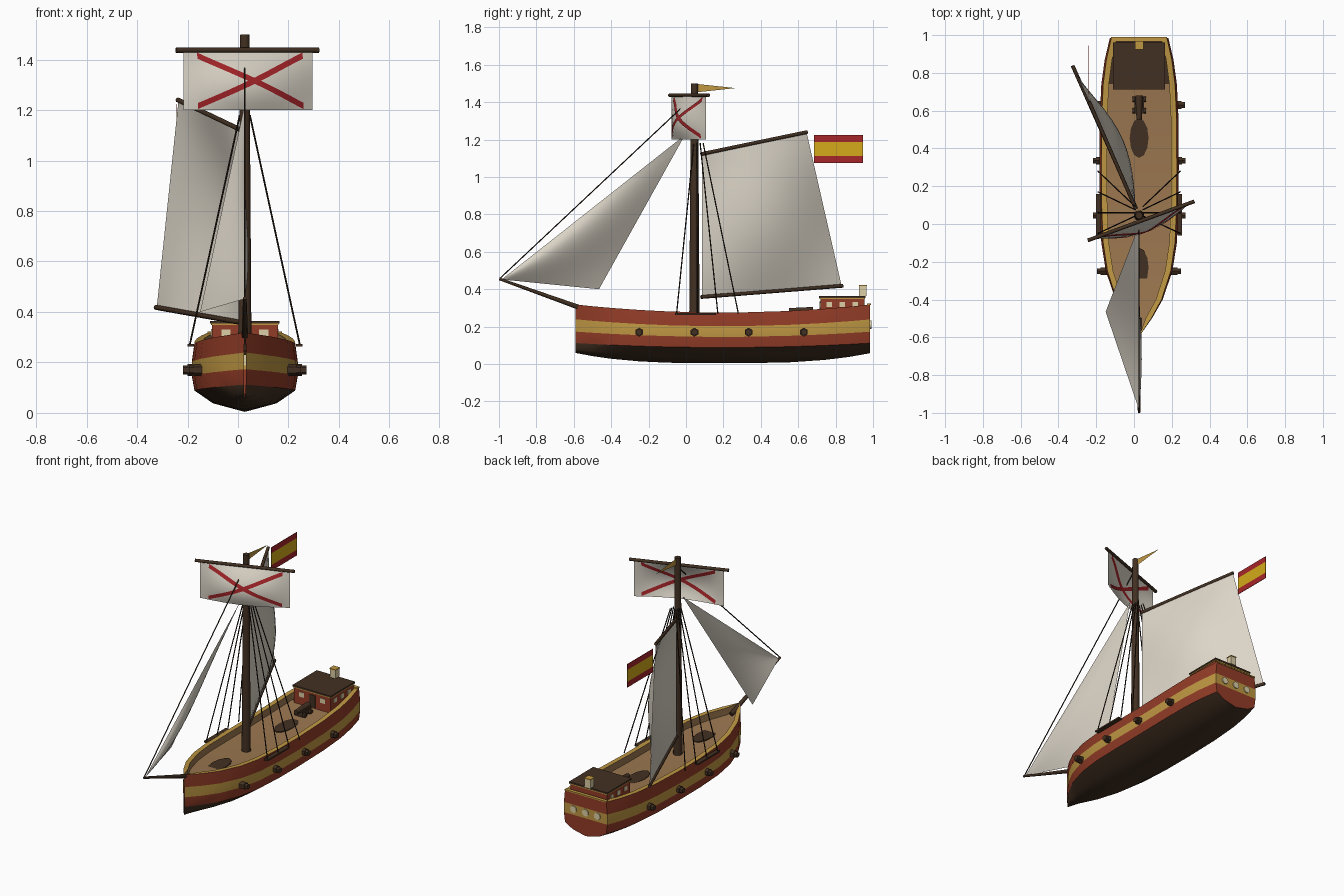
import bpy, bmesh
from math import sin, pi, radians
from mathutils import Vector, Matrix

if "Cube" in bpy.data.objects:
    bpy.data.objects.remove(bpy.data.objects["Cube"])

CX = 0.027  # centre line of the ship


def material(name, *rgb):
    m = bpy.data.materials.new(name)
    m.use_nodes = True
    m.diffuse_color = (*rgb, 1)
    m.node_tree.nodes["Principled BSDF"].inputs["Base Color"].default_value = (*rgb, 1)
    return m


RED = material("hull red", 0.29, 0.045, 0.02)
GOLD = material("trim gold", 0.52, 0.31, 0.055)
DARK = material("dark wood", 0.055, 0.03, 0.016)
DECK = material("deck tan", 0.33, 0.185, 0.08)
SAIL = material("sail cloth", 0.72, 0.67, 0.58)
CROSS = material("bright red", 0.38, 0.018, 0.022)
YELLOW = material("flag yellow", 0.66, 0.4, 0.01)
CREAM = material("window cream", 0.72, 0.62, 0.38)
ROPE = material("rope brown", 0.025, 0.015, 0.01)


def finish(name, bm, mats, smooth=None, normals=True):
    if normals:
        bmesh.ops.recalc_face_normals(bm, faces=bm.faces)
    me = bpy.data.meshes.new(name)
    bm.to_mesh(me)
    bm.free()
    for m in mats:
        me.materials.append(m)
    if smooth:
        me.shade_smooth()
        me.set_sharp_from_angle(angle=radians(smooth))
    ob = bpy.data.objects.new(name, me)
    bpy.context.collection.objects.link(ob)
    return ob


def box(name, centre, size, mat):
    bm = bmesh.new()
    bmesh.ops.create_cube(bm, size=1, matrix=Matrix.Translation(centre) @ Matrix.Diagonal((*size, 1)))
    return finish(name, bm, [mat])


def rod(name, a, b, r1, mat, r2=None, sides=8):
    a, b = Vector(a), Vector(b)
    turn = (b - a).to_track_quat("Z", "Y").to_matrix().to_4x4()
    bm = bmesh.new()
    bmesh.ops.create_cone(bm, cap_ends=True, segments=sides, radius1=r1, radius2=r1 if r2 is None else r2,
                          depth=(b - a).length, matrix=Matrix.Translation((a + b) / 2) @ turn)
    return finish(name, bm, [mat], 50 if sides > 6 else None)


def patch(name, f, nu, nv, mat):
    """Surface f(u, v) sampled on a grid."""
    bm = bmesh.new()
    g = [[bm.verts.new(f(i / nu, j / nv)) for j in range(nv + 1)] for i in range(nu + 1)]
    for i in range(nu):
        for j in range(nv):
            bm.faces.new((g[i][j], g[i + 1][j], g[i + 1][j + 1], g[i][j + 1]))
    bmesh.ops.remove_doubles(bm, verts=bm.verts, dist=1e-5)
    return finish(name, bm, [mat], 60, False)


# Hull: half sections lofted along the length, then mirrored
STATIONS = [(-0.59, 0.004), (-0.5, 0.068), (-0.4, 0.125), (-0.25, 0.176), (-0.1, 0.2), (0.1, 0.209),
            (0.3, 0.21), (0.55, 0.209), (0.74, 0.2), (0.87, 0.182), (0.985, 0.155)]
ROW_MATS = [2, 2, 0, 1, 0, 1, 3, 3]  # bottom, bilge, red, gold, red, rail, inside, deck


def sheer(y, base, rise):
    return base + rise * ((y - 0.2) / 0.79) ** 2


def section(y, w):
    keel = 0.004 + 0.055 * abs((y - 0.2) / 0.79) ** 3
    dark = sheer(y, 0.088, 0.024)
    rail = sheer(y, 0.275, 0.043)
    inner = max(0.002, w * 0.95 - 0.03)
    return [(0, keel), (w * 0.6, keel + (dark - keel) * 0.4), (w * 0.95, dark),
            (w, sheer(y, 0.145, 0.028)), (w, sheer(y, 0.202, 0.037)), (w * 0.95, rail),
            (inner, rail), (inner, rail - 0.045), (0, rail - 0.045)]


bm = bmesh.new()
rings = [[bm.verts.new((x, y, z)) for x, z in section(y, w)] for y, w in STATIONS]
for (ya, _), a, b in zip(STATIONS, rings, rings[1:]):
    for i, m in enumerate(ROW_MATS):
        f = bm.faces.new((a[i], b[i], b[i + 1], a[i + 1]))
        f.material_index = 2 if i == 7 and ya > 0.7 else m
# Stern board, banded like the sides
end = rings[-1]
mid = [end[0]] + [bm.verts.new((0, v.co.y, v.co.z)) for v in end[1:6]]
for i in range(5):
    loop = [end[i], end[i + 1], mid[i + 1]] + ([mid[i]] if i else [])
    bm.faces.new(loop).material_index = 1 if i == 3 else 0
hull = finish("hull", bm, [RED, GOLD, DARK, DECK], 32)
hull.location.x = CX
mod = hull.modifiers.new("mirror", "MIRROR")
mod.merge_threshold = 0.0005
box("stern_rail", (CX, 0.978, 0.319), (0.295, 0.022, 0.008), GOLD)
for k in (-1, 0, 1):
    x = CX + k * 0.085
    rod("stern_window", (x, 0.98, 0.21), (x, 0.991, 0.21), 0.022, CREAM, sides=12)

# Guns, shroud boards and shrouds on both sides
for s in (-1, 1):
    for y, reach in ((-0.25, 0.222), (0.045, 0.245), (0.335, 0.245), (0.63, 0.243)):
        rod("gun_port", (CX + s * (reach - 0.07), y, 0.17), (CX + s * (reach - 0.018), y, 0.17), 0.024, DARK, sides=6)
        rod("gun_muzzle", (CX + s * (reach - 0.03), y, 0.17), (CX + s * reach, y, 0.17), 0.018, DARK, sides=6)
    box("shroud_board", (CX + s * 0.215, 0.05, 0.268), (0.026, 0.22, 0.01), DARK)
    for y in (-0.05, 0.06, 0.17, 0.28):
        rod("shroud", (CX + s * 0.02, 0.05 + y * 0.15, 1.18), (CX + s * 0.218, y, 0.27), 0.0035, ROPE, sides=5)

# Deck hatches and deck gun
for y in (0.455, -0.23):
    bm = bmesh.new()
    bmesh.ops.create_cone(bm, cap_ends=True, segments=12, radius1=0.05, radius2=0.05, depth=0.006,
                          matrix=Matrix.Translation((CX, y, sheer(y, 0.231, 0.043))) @ Matrix.Diagonal((1, 2.1, 1, 1)))
    finish("hatch", bm, [DARK])
box("gun_carriage", (CX, 0.63, 0.263), (0.05, 0.09, 0.035), DARK)
rod("deck_gun", (CX, 0.68, 0.285), (CX, 0.55, 0.285), 0.02, DARK, 0.014)
for s in (-1, 1):
    for y in (0.6, 0.66):
        rod("gun_wheel", (CX + s * 0.024, y, 0.255), (CX + s * 0.036, y, 0.255), 0.015, DARK)

# Stern cabin
box("cabin", (CX, 0.836, 0.3), (0.262, 0.236, 0.1), RED)
box("cabin_trim", (CX, 0.836, 0.351), (0.268, 0.242, 0.007), GOLD)
box("cabin_roof", (CX, 0.836, 0.359), (0.274, 0.248, 0.01), DARK)
for s in (-1, 1):
    for y in (0.765, 0.835, 0.905):
        box("side_window", (CX + s * 0.131, y, 0.318), (0.006, 0.03, 0.028), CREAM)
    box("front_window", (CX + s * 0.075, 0.718, 0.315), (0.036, 0.006, 0.03), CREAM)
box("cabin_door", (CX, 0.718, 0.295), (0.045, 0.006, 0.08), DARK)
box("lantern", (CX, 0.946, 0.39), (0.04, 0.04, 0.054), CREAM)
box("lantern_cap", (CX, 0.946, 0.419), (0.044, 0.044, 0.006), GOLD)

# Mast and spars
rod("mast", (CX, 0.045, 0.23), (CX, 0.045, 1.5), 0.028, DARK, 0.019, 10)
rod("bowsprit", (CX, -0.5, 0.277), (CX, -0.998, 0.455), 0.014, DARK, 0.007)
rod("forestay", (CX, -0.995, 0.457), (CX, 0.03, 1.42), 0.0035, ROPE, sides=5)
rod("yard", (-0.245, -0.087, 1.437), (0.32, 0.12, 1.437), 0.01, DARK)
rod("boom", (0.012, 0.08, 0.358), (-0.325, 0.838, 0.418), 0.01, DARK)
rod("gaff", (0.01, 0.08, 1.122), (-0.238, 0.648, 1.24), 0.01, DARK)


# Square sail with diagonal cross on both faces
def square(u, v, off=0.0):
    belly = 0.06 * sin(pi * u) * sin(pi * 0.8 * v) + off
    x = -0.215 + 0.51 * u
    return Vector((x + 0.34 * belly, 0.0 + x * 0.366 - 0.94 * belly, 1.432 - 0.232 * v))


patch("square_sail", square, 12, 8, SAIL)
for off in (-0.004, 0.004):
    for flip in (False, True):
        def stripe(t, w):
            v = 0.07 + 0.86 * t
            return square(0.1 + 0.82 * t, (1 - v if flip else v) + (w - 0.5) * 0.105, off)
        patch("sail_cross", stripe, 16, 1, CROSS)

# Fore and main sails
TACK, CLEW, HEAD = Vector((CX, -0.985, 0.452)), Vector((-0.15, -0.465, 0.4)), Vector((CX, -0.005, 1.225))


def jib(u, v):
    p = TACK.lerp(CLEW.lerp(HEAD, v), u)
    return p + Vector((0.045, -0.01, 0)) * sin(pi * u) * sin(pi * v)


def main(u, v):
    foot = Vector((0.01, 0.085, 0.362)).lerp(Vector((-0.322, 0.832, 0.418)), u)
    top = Vector((0.008, 0.085, 1.122)).lerp(Vector((-0.236, 0.645, 1.237)), u)
    return foot.lerp(top, v) + Vector((0.9, 0.43, 0)) * 0.085 * sin(pi * u) * sin(pi * v)


patch("fore_sail", jib, 12, 12, SAIL)
patch("main_sail", main, 12, 12, SAIL)

# Ensign and pennant
for z, h, mat in ((1.0935, 0.037, CROSS), (1.15, 0.076, YELLOW), (1.2065, 0.037, CROSS)):
    box("ensign_stripe", (-0.243, 0.815, z), (0.003, 0.26, h), mat)
patch("pennant", lambda u, v: (CX, 0.06 + 0.205 * u, 1.475 + (v - 0.5) * 0.044 * (1 - u)), 1, 1, GOLD)
